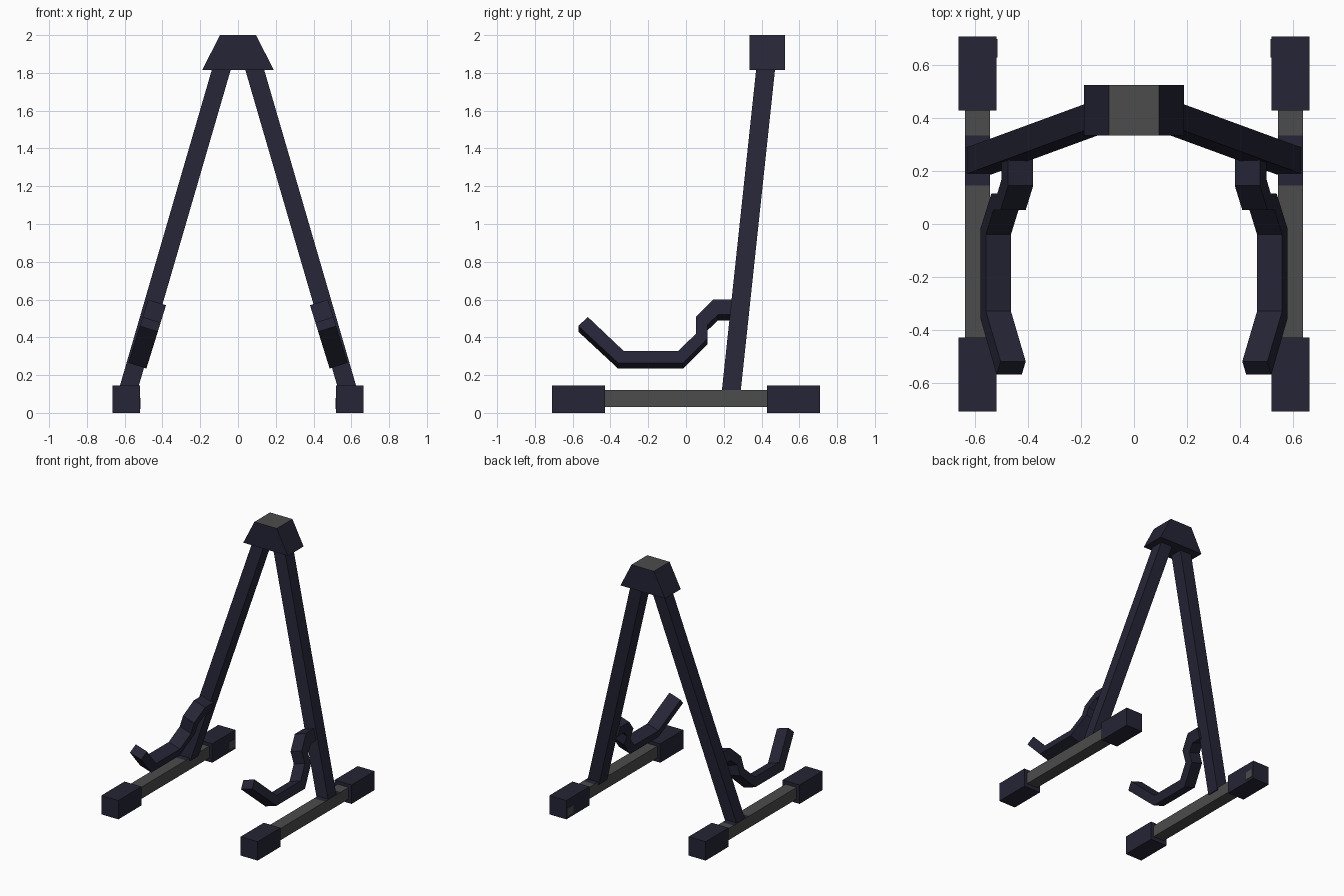
import bpy, bmesh

if "Cube" in bpy.data.objects:
    bpy.data.objects.remove(bpy.data.objects["Cube"])


def make_mat(name, rgb):
    m = bpy.data.materials.new(name)
    m.diffuse_color = (*rgb, 1)
    m.use_nodes = True
    m.node_tree.nodes["Principled BSDF"].inputs["Base Color"].default_value = m.diffuse_color
    return m


NAVY = make_mat("dark navy", (0.018, 0.018, 0.037))
GRAY = make_mat("dark gray", (0.072, 0.072, 0.072))


def loft(name, rings, mats, rule=None):
    """Skin a chain of four-point rings and cap both ends."""
    bm = bmesh.new()
    vs = [[bm.verts.new(p) for p in r] for r in rings]
    for a, b in zip(vs, vs[1:]):
        for i in range(4):
            j = (i + 1) % 4
            bm.faces.new((a[i], a[j], b[j], b[i]))
    bm.faces.new(vs[0])
    bm.faces.new(vs[-1])
    bmesh.ops.recalc_face_normals(bm, faces=bm.faces[:])
    if rule:
        for f in bm.faces:
            f.material_index = int(rule(f))
    me = bpy.data.meshes.new(name)
    bm.to_mesh(me)
    bm.free()
    for m in mats:
        me.materials.append(m)
    ob = bpy.data.objects.new(name, me)
    bpy.context.collection.objects.link(ob)
    return ob


def rect_z(cx, cy, hx, hy, z):
    return [(cx - hx, cy - hy, z), (cx + hx, cy - hy, z),
            (cx + hx, cy + hy, z), (cx - hx, cy + hy, z)]


def rect_y(x0, x1, z0, z1, y):
    return [(x0, y, z0), (x1, y, z0), (x1, y, z1), (x0, y, z1)]


# Hook side profile: (y, z) along the upper and lower edges of the outer face
UPPER = [(-.52, .508), (-.33, .328), (-.04, .328), (.053, .42),
         (.053, .508), (.145, .6), (.25, .6)]
LOWER = [(-.57, .46), (-.36, .265), (-.015, .265), (.115, .395),
         (.115, .468), (.17, .52), (.25, .52)]


def hook_ring(s, up, low):
    def edge(p):
        x = .58 - .31 * (p[1] - .265)     # leans with the leg
        return (s * x, p[0], p[1]), (s * (x - .095), p[0], p[1] - .03)
    (a, b), (c, d) = edge(up), edge(low)
    return [a, b, d, c]


# Top block, gray on its upper face
loft("top_block", [rect_z(0, .43, .19, .095, 1.815), rect_z(0, .43, .095, .095, 2)],
     [NAVY, GRAY], lambda f: f.normal.z > .9)

for side, s in (("left", -1), ("right", 1)):
    # Base rail with a navy mount patch on top under the leg
    loft(f"{side}_rail",
         [rect_y(s * .592 - .047, s * .592 + .047, .03, .12, y)
          for y in (-.6, .145, .335, .6)],
         [GRAY, NAVY],
         lambda f: f.normal.z > .9 and .145 < f.calc_center_median().y < .335)
    # Rubber feet
    for end, e in (("front", -1), ("back", 1)):
        loft(f"{side}_{end}_foot",
             [rect_y(s * .592 - .072, s * .592 + .072, 0, .145, y)
              for y in (e * .43, e * .71)], [NAVY])
    # Small gray plate on the inner face of the back foot
    loft(f"{side}_foot_plate",
         [rect_y(s * .517, s * .525, .02, .08, y) for y in (.63, .7)], [GRAY])
    # Leaning leg
    loft(f"{side}_leg", [rect_z(s * .588, .238, .05, .05, .1),
                         rect_z(s * .07, .428, .05, .05, 1.88)], [NAVY])
    # Cradle hook
    loft(f"{side}_hook", [hook_ring(s, u, l) for u, l in zip(UPPER, LOWER)], [NAVY])
